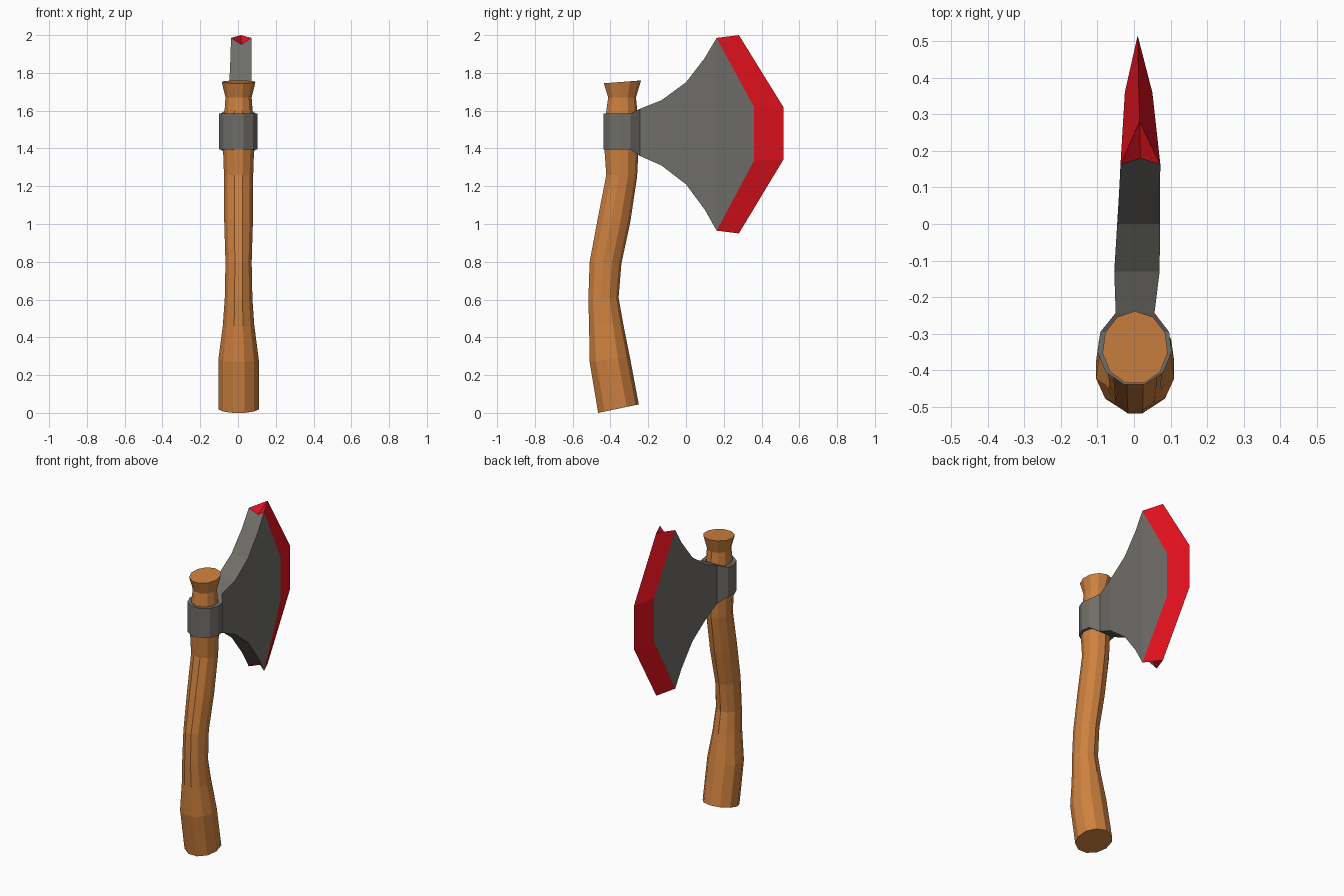
import bpy, bmesh
from math import sin, cos, pi


def material(name, rgb):
    m = bpy.data.materials.new(name)
    m.diffuse_color = (*rgb, 1)
    return m


def build(name, verts, faces, mat):
    mesh = bpy.data.meshes.new(name)
    mesh.from_pydata(verts, [], faces)
    bm = bmesh.new()
    bm.from_mesh(mesh)
    bmesh.ops.recalc_face_normals(bm, faces=bm.faces)
    bm.to_mesh(mesh)
    bm.free()
    mesh.materials.append(mat)
    obj = bpy.data.objects.new(name, mesh)
    bpy.context.collection.objects.link(obj)
    return obj


def loft_faces(rings, n):
    return [(r * n + i, r * n + (i + 1) % n, (r + 1) * n + (i + 1) % n, (r + 1) * n + i)
            for r in range(rings - 1) for i in range(n)]


wood = material("wood", (0.62, 0.22, 0.05))
steel = material("steel", (0.16, 0.155, 0.14))
red = material("red", (0.8, 0.006, 0.014))

# Handle: 11-sided rings, each as rear y, rear z, blade-side y, blade-side z, half width
rings = [
    (-0.465, 0.00, -0.25, 0.045, 0.108),
    (-0.51, 0.27, -0.298, 0.30, 0.108),
    (-0.513, 0.46, -0.332, 0.47, 0.084),
    (-0.517, 0.60, -0.357, 0.61, 0.074),
    (-0.51, 0.80, -0.342, 0.79, 0.07),
    (-0.467, 1.03, -0.295, 1.01, 0.077),
    (-0.422, 1.26, -0.259, 1.25, 0.078),
    (-0.432, 1.40, -0.252, 1.39, 0.083),
    (-0.422, 1.60, -0.258, 1.60, 0.075),
    (-0.412, 1.67, -0.265, 1.67, 0.07),
    (-0.435, 1.745, -0.238, 1.76, 0.09),
]
N = 11
low = cos(pi / N)
verts = []
for y0, z0, y1, z1, w in rings:
    for i in range(N):
        a = 2 * pi * i / N
        t = (cos(a) + low) / (1 + low)
        verts.append((w * sin(a) + 0.003, y0 + (y1 - y0) * t, z0 + (z1 - z0) * t))
faces = loft_faces(len(rings), N)
faces += [tuple(range(N)), tuple(range(N * (len(rings) - 1), N * len(rings)))]
build("handle", verts, faces, wood)

# Axe head: collar and flared blade as stations of y, x min, x max, z bottom, z top
stations = [
    (-0.438, -0.028, 0.03, 1.395, 1.585),
    (-0.405, -0.077, 0.08, 1.395, 1.585),
    (-0.35, -0.1, 0.103, 1.395, 1.585),
    (-0.295, -0.092, 0.096, 1.395, 1.585),
    (-0.243, -0.05, 0.056, 1.36, 1.61),
    (-0.13, -0.054, 0.07, 1.31, 1.655),
    (0.0, -0.046, 0.071, 1.21, 1.75),
    (0.1, -0.04, 0.071, 1.075, 1.88),
    (0.162, -0.037, 0.072, 0.965, 1.985),
]
verts = []
for y, xa, xb, za, zb in stations:
    verts += [(xa, y, za), (xb, y, za), (xb, y, zb), (xa, y, zb)]
k = len(verts)
last = verts[-4:]

# Inner bevel line and notched centre points shared by head and edge
inner = [(-0.025, 0.36, 1.335), (0.05, 0.36, 1.335), (0.05, 0.36, 1.62), (-0.025, 0.36, 1.62)]
notch = [(0.018, 0.18, 1.0), (0.018, 0.18, 1.95)]
verts += inner + notch
faces = [f for f in loft_faces(len(stations) - 1, 4)]
p, q = k - 8, k - 4
faces += [(0, 1, 2, 3),
          (p, p + 1, q + 1, k + 4, q), (p + 3, p + 2, q + 2, k + 5, q + 3),
          (p, q, q + 3, p + 3), (p + 1, q + 1, q + 2, p + 2),
          (q, k, k + 3, q + 3), (q + 1, k + 1, k + 2, q + 2),
          (q, k + 4, q + 1, k + 1, k), (q + 3, k + 5, q + 2, k + 2, k + 3),
          (k, k + 1, k + 2, k + 3)]
build("axe_head", verts, faces, steel)

# Cutting edge: bevelled wedge tapering to a sharp line, with notched ends
tips = [(0.015, 0.28, 0.95), (0.01, 0.515, 1.34), (0.01, 0.515, 1.62), (0.015, 0.28, 2.0)]
verts = last + inner + notch + tips
faces = [(0, 8, 10), (1, 10, 8), (3, 13, 9), (2, 9, 13),
         (0, 10, 11, 4), (4, 11, 12, 7), (7, 12, 13, 3),
         (1, 5, 11, 10), (5, 6, 12, 11), (6, 2, 13, 12),
         (0, 4, 5, 1, 8), (4, 7, 6, 5), (7, 3, 9, 2, 6)]
build("cutting_edge", verts, faces, red)
